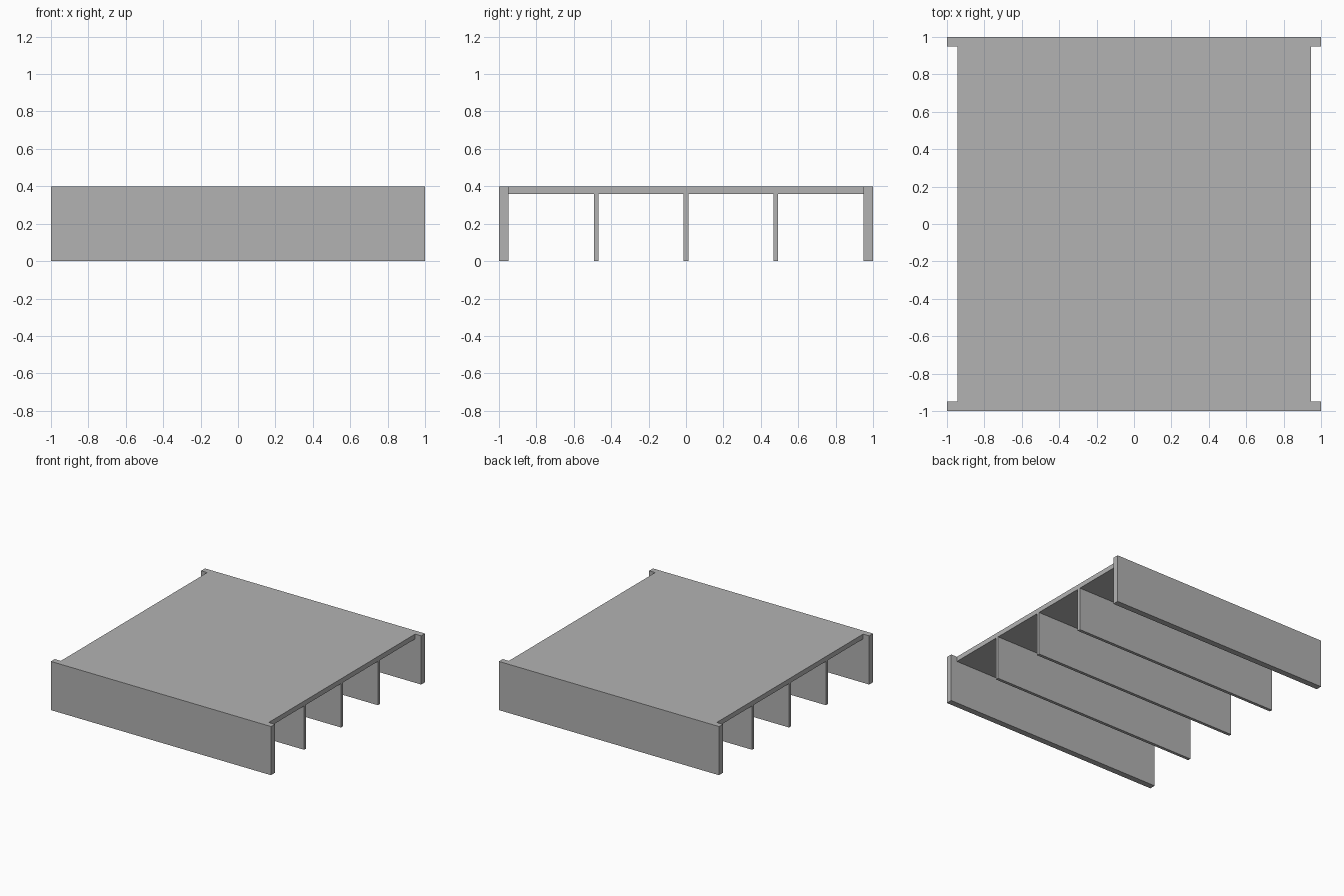
import bpy

cube = bpy.data.objects.get("Cube")
if cube:
    bpy.data.objects.remove(cube, do_unlink=True)

# Single flat grey
grey = bpy.data.materials.new("plain grey")
grey.use_nodes = True
colour = (0.448, 0.448, 0.448, 1)
grey.diffuse_color = colour
grey.node_tree.nodes["Principled BSDF"].inputs["Base Color"].default_value = colour


def box(name, size, centre):
    bpy.ops.mesh.primitive_cube_add(size=1, location=centre)
    obj = bpy.context.object
    obj.name = name
    obj.scale = size
    bpy.ops.object.transform_apply(location=False, rotation=False, scale=True)
    obj.data.materials.append(grey)
    return obj


HEIGHT = 0.4
PANEL = 0.05        # end panel thickness
SLAB = 0.04         # top board thickness
RIB = 0.025         # rib thickness
WIDTH = 1.89        # width of board and ribs

# Top board between the end panels
box("top_board", (WIDTH, 2 - 2 * PANEL, SLAB), (0, 0, HEIGHT - SLAB / 2))

# Wider end panels, front and back
for side, name in ((-1, "front_panel"), (1, "back_panel")):
    box(name, (2, PANEL, HEIGHT), (0, side * (1 - PANEL / 2), HEIGHT / 2))

# Three thin ribs under the board
rib_height = HEIGHT - SLAB
for step, name in ((-1, "front_rib"), (0, "middle_rib"), (1, "back_rib")):
    box(name, (WIDTH, RIB, rib_height), (0, step * 0.479, rib_height / 2))
